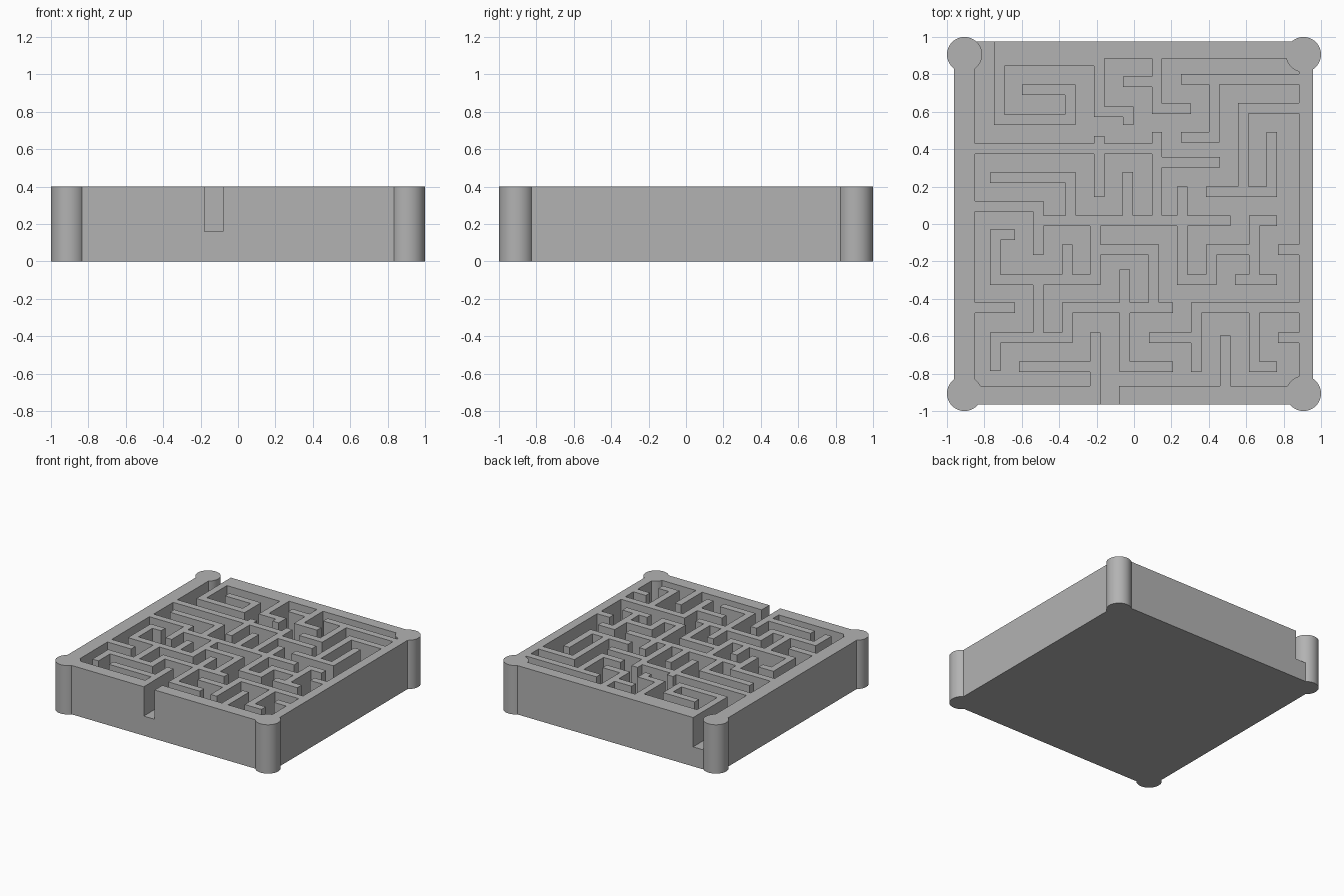
import bpy
import bmesh

cube = bpy.data.objects.get("Cube")
if cube:
    bpy.data.objects.remove(cube, do_unlink=True)

FLOOR, TOP, HALF = 0.16, 0.4, 0.028
WEST, EAST, SOUTH, NORTH = -0.963, 0.957, -0.965, 0.976

grey = bpy.data.materials.new("plain grey")
grey.use_nodes = True
colour = (0.45, 0.45, 0.45, 1)
grey.diffuse_color = colour
grey.node_tree.nodes["Principled BSDF"].inputs["Base Color"].default_value = colour

walls = []


def block(x_low, x_high, y_low, y_high):
    """Record a raised rectangle of the maze plan."""
    walls.append((x_low, x_high, y_low, y_high))


def path(axis, x, y, *stops):
    """Record a thin wall that turns a right angle at every stop."""
    for stop in stops:
        new_x, new_y = (stop, y) if axis == "x" else (x, stop)
        block(min(x, new_x) - HALF, max(x, new_x) + HALF,
              min(y, new_y) - HALF, max(y, new_y) + HALF)
        x, y = new_x, new_y
        axis = "y" if axis == "x" else "x"


# Outer frame, with an entrance at the front and an exit at the back
block(WEST, -0.85, SOUTH, NORTH)
block(0.882, EAST, SOUTH, NORTH)
block(WEST, -0.178, SOUTH, -0.865)
block(-0.08, EAST, SOUTH, -0.865)
block(-0.748, -0.16, 0.845, NORTH)
block(-0.16, EAST, 0.885, NORTH)

# Back left walls
path("y", -0.72, 0.94, 0.557, -0.34, 0.717, -0.572)
path("y", -0.185, 0.9, 0.6, -0.03, 0.557)
path("y", 0.123, 0.92, 0.615, 0.277)
path("x", 0.123, 0.76, -0.03)

# Back right walls
path("x", 0.92, 0.774, 0.278)
path("y", 0.43, 0.774, 0.463, 0.278)
path("x", 0.92, 0.62, 0.585, 0.172, 0.737, 0.465)
path("x", 0.585, 0.172, 0.413)

# Middle walls
path("x", -0.9, 0.403, 0.123)
path("y", 0.123, 0.463, 0.018)
path("y", -0.185, 0.443, 0.172)
path("x", 0.123, 0.329, 0.432)
path("x", -0.513, 0.018, 0.487)
path("y", -0.033, 0.25, 0.018)
path("y", -0.338, 0.018, 0.247, -0.742)
path("x", -0.9, 0.095, -0.513, -0.137)
path("y", 0.257, 0.172, -0.297, 0.413, -0.137, 0.642, 0.018, 0.737)
path("y", 0.642, -0.137, -0.297)
path("x", 0.737, -0.297, 0.568)

# Front left walls
path("y", -0.207, 0.018, -0.297, -0.742, -0.058, -0.665)
path("y", -0.357, -0.137, -0.297)
path("x", -0.207, -0.137, 0.105, -0.447)
path("x", 0.18, -0.447, -0.357, -0.607, -0.742, -0.757)
path("y", -0.513, -0.297, -0.607)
path("y", -0.05, -0.27, -0.762, 0.18)
path("x", -0.9, -0.447, -0.663)
path("y", -0.207, -0.92, -0.607)
path("x", -0.207, -0.762, -0.587)

# Front right walls
path("y", 0.488, -0.92, -0.623)
path("x", 0.92, -0.447, 0.333, -0.762)
path("x", 0.333, -0.607, 0.107)
path("y", 0.642, -0.447, -0.762, 0.737)
for stub_y in (-0.607, -0.137):
    path("x", 0.92, stub_y, 0.797)


def finish(name, bm):
    mesh = bpy.data.meshes.new(name)
    bm.to_mesh(mesh)
    bm.free()
    mesh.materials.append(grey)
    obj = bpy.data.objects.new(name, mesh)
    bpy.context.collection.objects.link(obj)
    return obj


def in_wall(face):
    c = face.calc_center_median()
    return any(a < c.x < b and d < c.y < e for a, b, d, e in walls)


def extrude_to(bm, result, height):
    for item in result["geom"]:
        if isinstance(item, bmesh.types.BMVert):
            item.co.z = height


# Maze tray: a floor grid cut along every wall line, then walls raised from it
xs = sorted({round(v, 4) for w in walls for v in w[:2]})
ys = sorted({round(v, 4) for w in walls for v in w[2:]})
bm = bmesh.new()
grid = [[bm.verts.new((x, y, FLOOR)) for y in ys] for x in xs]
for left, right in zip(grid, grid[1:]):
    for j in range(len(ys) - 1):
        bm.faces.new((left[j], right[j], right[j + 1], left[j + 1]))
raised = [f for f in bm.faces if in_wall(f)]
result = bmesh.ops.extrude_face_region(bm, geom=raised)
extrude_to(bm, result, TOP)
old = [f for f in raised if f.is_valid]
if old:
    bmesh.ops.delete(bm, geom=old, context="FACES")

# Tray sides and underside
rim = [e for e in bm.edges if e.is_boundary]
extrude_to(bm, bmesh.ops.extrude_edge_only(bm, edges=rim), 0)
base = [e for e in bm.edges if e.is_boundary]
bmesh.ops.holes_fill(bm, edges=base, sides=0)
bmesh.ops.recalc_face_normals(bm, faces=bm.faces[:])
bmesh.ops.dissolve_limit(bm, angle_limit=0.01, verts=bm.verts[:], edges=bm.edges[:])
finish("maze_tray", bm)

# Round corner posts
for side, x in (("right", -0.906), ("left", 0.906)):
    for end, y in (("front", -0.906), ("back", 0.906)):
        bm = bmesh.new()
        bmesh.ops.create_cone(bm, cap_ends=True, segments=64, radius1=0.094,
                              radius2=0.094, depth=TOP)
        bmesh.ops.translate(bm, verts=bm.verts[:], vec=(x, y, TOP / 2))
        post = finish(f"{end}_{side}_post", bm)
        bpy.ops.object.select_all(action="DESELECT")
        post.select_set(True)
        bpy.context.view_layer.objects.active = post
        bpy.ops.object.shade_smooth_by_angle()
